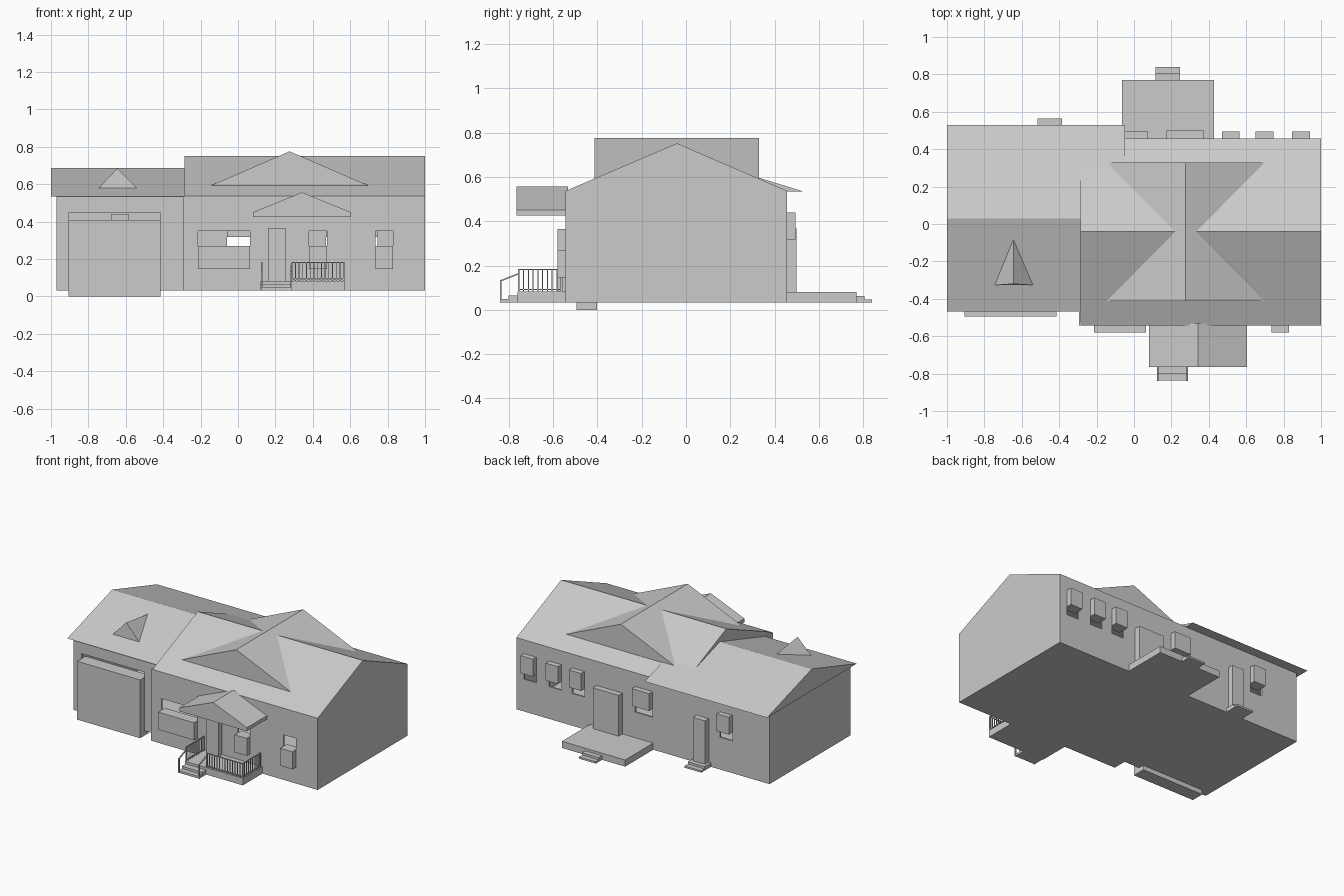
import bpy, bmesh

if "Cube" in bpy.data.objects:
    bpy.data.objects.remove(bpy.data.objects["Cube"])


def mesh_object(name, bm):
    bmesh.ops.recalc_face_normals(bm, faces=bm.faces)
    me = bpy.data.meshes.new(name)
    bm.to_mesh(me)
    bm.free()
    ob = bpy.data.objects.new(name, me)
    bpy.context.collection.objects.link(ob)
    return ob


def prism(name, pts, axis, a, b):
    """Extrude a 2D outline along an axis from a to b."""
    place = {'x': lambda p, t: (t, p[0], p[1]),
             'y': lambda p, t: (p[0], t, p[1]),
             'z': lambda p, t: (p[0], p[1], t)}[axis]
    bm = bmesh.new()
    lo = [bm.verts.new(place(p, a)) for p in pts]
    hi = [bm.verts.new(place(p, b)) for p in pts]
    bm.faces.new(lo)
    bm.faces.new(hi)
    n = len(pts)
    for i in range(n):
        j = (i + 1) % n
        bm.faces.new((lo[i], lo[j], hi[j], hi[i]))
    return mesh_object(name, bm)


def box(name, x0, x1, y0, y1, z0, z1):
    return prism(name, [(x0, y0), (x1, y0), (x1, y1), (x0, y1)], 'z', z0, z1)


BASE, EAVE = 0.033, 0.537
FRONT, BACK, WING = -0.543, 0.457, -0.445   # wall planes


def l_shape(t):
    return [(-0.97 + t, WING + t), (-0.295 + t, WING + t), (-0.295 + t, FRONT + t),
            (1 - t, FRONT + t), (1 - t, BACK - t), (-0.97 + t, BACK - t)]


# Hollow L-shaped walls
walls = prism("walls", l_shape(0), 'z', BASE, EAVE)


def cut(cutter):
    cutter.hide_render = True
    cutter.hide_viewport = True
    m = walls.modifiers.new(cutter.name, 'BOOLEAN')
    m.operation = 'DIFFERENCE'
    m.solver = 'EXACT'
    m.object = cutter


cut(prism("interior_cutter", l_shape(0.012), 'z', BASE + 0.012, EAVE - 0.012))


def opening(x0, x1, y, z0, z1):
    cut(box("opening_cutter", x0, x1, y - 0.025, y + 0.025, z0, z1))


# Windows: a full opening with one projecting sash
for x0, x1 in ((-0.215, 0.065), (0.38, 0.475), (0.735, 0.83)):
    opening(x0, x1, FRONT, 0.148, 0.35)
    box("front_window_sash", x0, x1, FRONT - 0.038, FRONT + 0.038, 0.147, 0.27)
for x0, x1 in ((0.47, 0.565), (0.65, 0.745), (0.845, 0.94), (-0.06, 0.075), (-0.68, -0.585)):
    opening(x0, x1, BACK, 0.26, 0.44)
    box("back_window_sash", x0, x1, BACK - 0.038, BACK + 0.038, 0.318, 0.44)

# Doors
box("front_door", 0.16, 0.255, FRONT - 0.038, FRONT + 0.03, 0.07, 0.365)
box("patio_door", 0.175, 0.375, BACK - 0.03, BACK + 0.042, 0.075, 0.367)
box("side_door", -0.497, -0.402, BACK - 0.03, BACK + 0.042, 0.06, 0.367)
opening(-0.905, -0.415, WING, 0.05, 0.445)
box("garage_door", -0.905, -0.415, -0.495, -0.402, 0, 0.41)

# Roofs
prism("main_roof", [(FRONT, EAVE), (-0.041, 0.752), (BACK, EAVE)], 'x', -0.285, 1)
prism("wing_roof", [(-0.469, 0.535), (0.03, 0.688), (0.528, 0.535)], 'x', -1, -0.28)
prism("wing_roof_back", [(0.03, 0.535), (0.03, 0.688), (0.528, 0.535)], 'x', -0.28, -0.048)
prism("cross_gable", [(-0.148, 0.592), (0.276, 0.776), (0.7, 0.592)], 'y', -0.413, 0.33)
prism("porch_roof", [(0.08, 0.425), (0.605, 0.425), (0.605, 0.45), (0.342, 0.557), (0.08, 0.45)],
      'y', -0.765, FRONT + 0.01)

# Small dormer on the garage roof
bm = bmesh.new()
v = [bm.verts.new(p) for p in ((-0.745, -0.327, 0.579), (-0.54, -0.327, 0.579),
                               (-0.645, -0.32, 0.685), (-0.645, -0.083, 0.654))]
for f in ((0, 1, 2), (0, 2, 3), (1, 2, 3), (0, 1, 3)):
    bm.faces.new([v[i] for i in f])
mesh_object("dormer", bm)

# Front porch and steps
box("porch_deck", 0.12, 0.57, -0.76, FRONT, BASE, 0.082)
box("porch_step_upper", 0.125, 0.285, -0.802, -0.76, BASE, 0.065)
box("porch_step_lower", 0.125, 0.285, -0.838, -0.802, BASE, 0.048)

# Porch railings
R = 0.003


def rail(x0, y0, x1, y1, count):
    for z in (0.092, 0.182):
        box("porch_rail", x0 - R, x1 + R, y0 - R, y1 + R, z - R, z + R)
    for i in range(count + 1):
        t = i / count
        x, y = x0 + (x1 - x0) * t, y0 + (y1 - y0) * t
        r = 0.004 if i in (0, count) else 0.0022
        box("baluster", x - r, x + r, y - r, y + r, 0.08, 0.184)


rail(0.287, -0.755, 0.565, -0.755, 14)
rail(0.565, -0.755, 0.565, -0.562, 9)
rail(0.126, -0.755, 0.126, -0.562, 9)
for x in (0.126, 0.284):
    box("step_post", x - 0.004, x + 0.004, -0.84, -0.832, BASE, 0.132)
    prism("step_handrail", [(-0.84, 0.126), (-0.755, 0.16), (-0.755, 0.167), (-0.84, 0.133)],
          'x', x - 0.004, x + 0.004)

# Back deck and steps
box("back_deck", -0.065, 0.427, BACK, 0.769, BASE, 0.08)
box("deck_step_upper", 0.115, 0.245, 0.769, 0.805, BASE, 0.062)
box("deck_step_lower", 0.115, 0.245, 0.805, 0.839, BASE, 0.046)
box("side_step_upper", -0.515, -0.385, BACK, 0.53, BASE, 0.062)
box("side_step_lower", -0.515, -0.385, 0.53, 0.565, BASE, 0.046)
